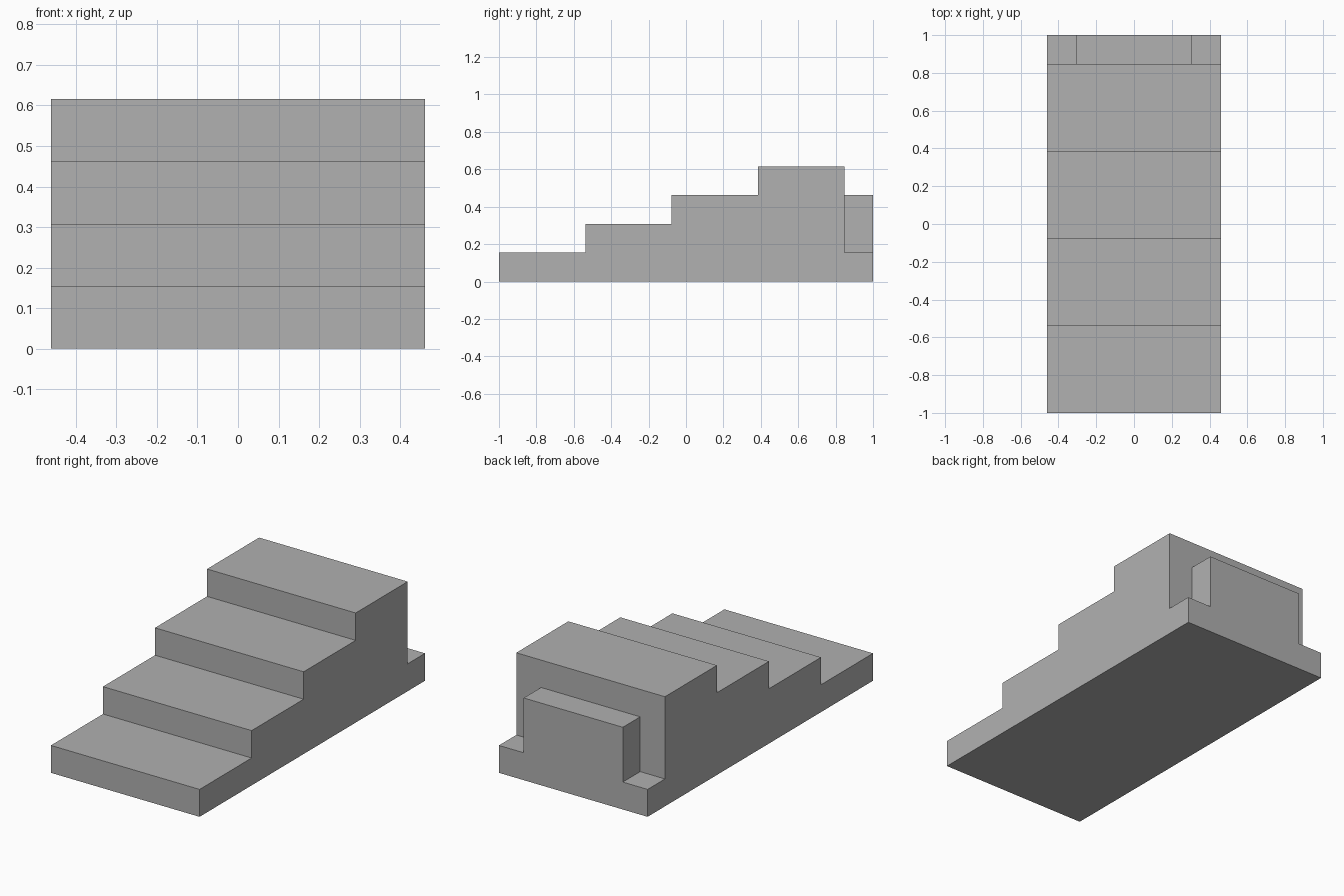
import bpy
import bmesh
from mathutils import Matrix

if "Cube" in bpy.data.objects:
    bpy.data.objects.remove(bpy.data.objects["Cube"], do_unlink=True)

U = 2 / 13          # one riser height
TREAD = 3 * U
STEPS = 4
HALF_W = 3 * U
LEDGE_Y = 1 - U     # rear wall of the top step

grey = bpy.data.materials.new("plain_grey")
grey.use_nodes = True
grey.diffuse_color = (0.44, 0.44, 0.44, 1)
grey.node_tree.nodes["Principled BSDF"].inputs["Base Color"].default_value = grey.diffuse_color


def add_object(name, bm):
    mesh = bpy.data.meshes.new(name)
    bmesh.ops.recalc_face_normals(bm, faces=bm.faces)
    bm.to_mesh(mesh)
    bm.free()
    mesh.materials.append(grey)
    obj = bpy.data.objects.new(name, mesh)
    bpy.context.collection.objects.link(obj)
    return obj


# Stair profile in (y, z), with a lower block behind the top step
profile = [(-1, 0)]
for i in range(STEPS):
    y, z = -1 + i * TREAD, (i + 1) * U
    profile += [(y, z), (y + TREAD, z)]
profile += [(LEDGE_Y, 3 * U), (1, 3 * U), (1, 0)]

bm = bmesh.new()
side = bm.faces.new([bm.verts.new((-HALF_W, y, z)) for y, z in profile])
ext = bmesh.ops.extrude_face_region(bm, geom=[side])
bmesh.ops.translate(bm, vec=(2 * HALF_W, 0, 0),
                    verts=[v for v in ext["geom"] if isinstance(v, bmesh.types.BMVert)])
staircase = add_object("staircase", bm)

# Corner notches leave a narrower rear block standing on the base
for sign, label in ((-1, "right"), (1, "left")):
    bm = bmesh.new()
    bmesh.ops.create_cube(bm, size=1, matrix=(
        Matrix.Translation((sign * 3 * U, LEDGE_Y + U, 2.5 * U))
        @ Matrix.Diagonal((2 * U, 2 * U, 3 * U, 1))))
    cutter = add_object(label + "_notch_cutter", bm)
    cutter.hide_render = True
    cut = staircase.modifiers.new(label + "_notch", "BOOLEAN")
    cut.operation = "DIFFERENCE"
    cut.solver = "EXACT"
    cut.object = cutter
    bpy.context.view_layer.objects.active = staircase
    bpy.ops.object.modifier_apply(modifier=cut.name)
    bpy.data.objects.remove(cutter, do_unlink=True)
